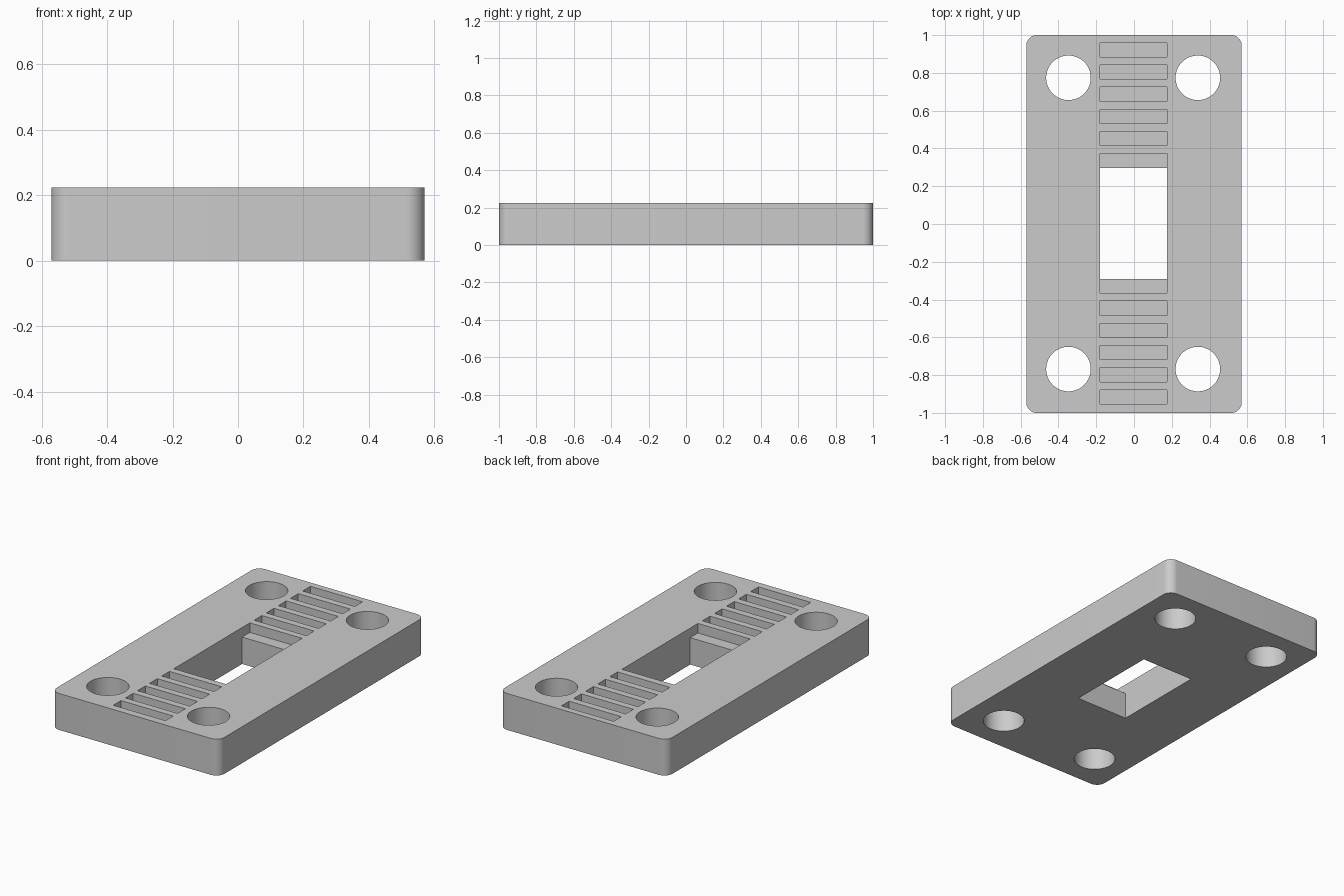
import bpy
import bmesh
from math import cos, sin, pi

HEIGHT = 0.224
HALF_X, HALF_Y, CORNER = 0.57, 1.0, 0.055
SLOT_X = (-0.18, 0.175)      # sideways span of the slots and opening
SLOT_DEPTH = 0.059
SLOT_WIDTH, PITCH = 0.075, 0.1175
MID_Y = 0.003
OPEN_HALF = 0.294            # half length of the through opening
HOLE_R = 0.118

cube = bpy.data.objects.get("Cube")
if cube:
    bpy.data.objects.remove(cube, do_unlink=True)

grey = bpy.data.materials.new("light_grey")
grey.use_nodes = True
grey.diffuse_color = (0.6, 0.6, 0.6, 1)
grey.node_tree.nodes["Principled BSDF"].inputs["Base Color"].default_value = (0.6, 0.6, 0.6, 1)


def prism(bm, outline, offset):
    """Extrude a closed outline of points along an offset."""
    face = bm.faces.new([bm.verts.new(p) for p in outline])
    moved = bmesh.ops.extrude_face_region(bm, geom=[face])["geom"]
    verts = [v for v in moved if isinstance(v, bmesh.types.BMVert)]
    bmesh.ops.translate(bm, vec=offset, verts=verts)


def finish(bm, name):
    bmesh.ops.recalc_face_normals(bm, faces=bm.faces)
    mesh = bpy.data.meshes.new(name)
    bm.to_mesh(mesh)
    bm.free()
    mesh.materials.append(grey)
    obj = bpy.data.objects.new(name, mesh)
    bpy.context.collection.objects.link(obj)
    return obj


# Plate with rounded corners
bm = bmesh.new()
outline = []
for i, (sx, sy) in enumerate([(1, 1), (-1, 1), (-1, -1), (1, -1)]):
    for k in range(13):
        a = (i + k / 12) * pi / 2
        outline.append((sx * (HALF_X - CORNER) + CORNER * cos(a),
                        sy * (HALF_Y - CORNER) + CORNER * sin(a), 0))
prism(bm, outline, (0, 0, HEIGHT))
plate = finish(bm, "mounting_plate")

# Cutter: four round holes
bm = bmesh.new()
for x in (-0.347, 0.338):
    for y in (-0.768, 0.774):
        ring = [(x + HOLE_R * cos(2 * pi * k / 64),
                 y + HOLE_R * sin(2 * pi * k / 64), -0.1) for k in range(64)]
        prism(bm, ring, (0, 0, HEIGHT + 0.2))

# Cutter: through opening with a shallow step at each end
across = (SLOT_X[1] - SLOT_X[0], 0, 0)
floor, above = HEIGHT - SLOT_DEPTH, HEIGHT + 0.1
step = OPEN_HALF + SLOT_WIDTH
half = [(OPEN_HALF, -0.1), (OPEN_HALF, floor), (step, floor), (step, above)]
profile = half + [(-y, z) for y, z in reversed(half)]
prism(bm, [(SLOT_X[0], MID_Y + y, z) for y, z in profile], across)

# Cutter: five blind slots on each side of the opening
for side in (-1, 1):
    for n in range(1, 6):
        near = OPEN_HALF + n * PITCH
        far = near + SLOT_WIDTH
        box = [(near, floor), (far, floor), (far, above), (near, above)]
        prism(bm, [(SLOT_X[0], MID_Y + side * y, z) for y, z in box], across)
cutter = finish(bm, "hole_cutter")
cutter.hide_render = True

# Cut the plate, then drop the cutter
bpy.context.view_layer.objects.active = plate
plate.select_set(True)
cut = plate.modifiers.new("cut", "BOOLEAN")
cut.operation = "DIFFERENCE"
cut.solver = "EXACT"
cut.object = cutter
bpy.ops.object.modifier_apply(modifier=cut.name)
bpy.data.objects.remove(cutter, do_unlink=True)
bpy.ops.object.shade_smooth_by_angle(angle=pi / 6)
